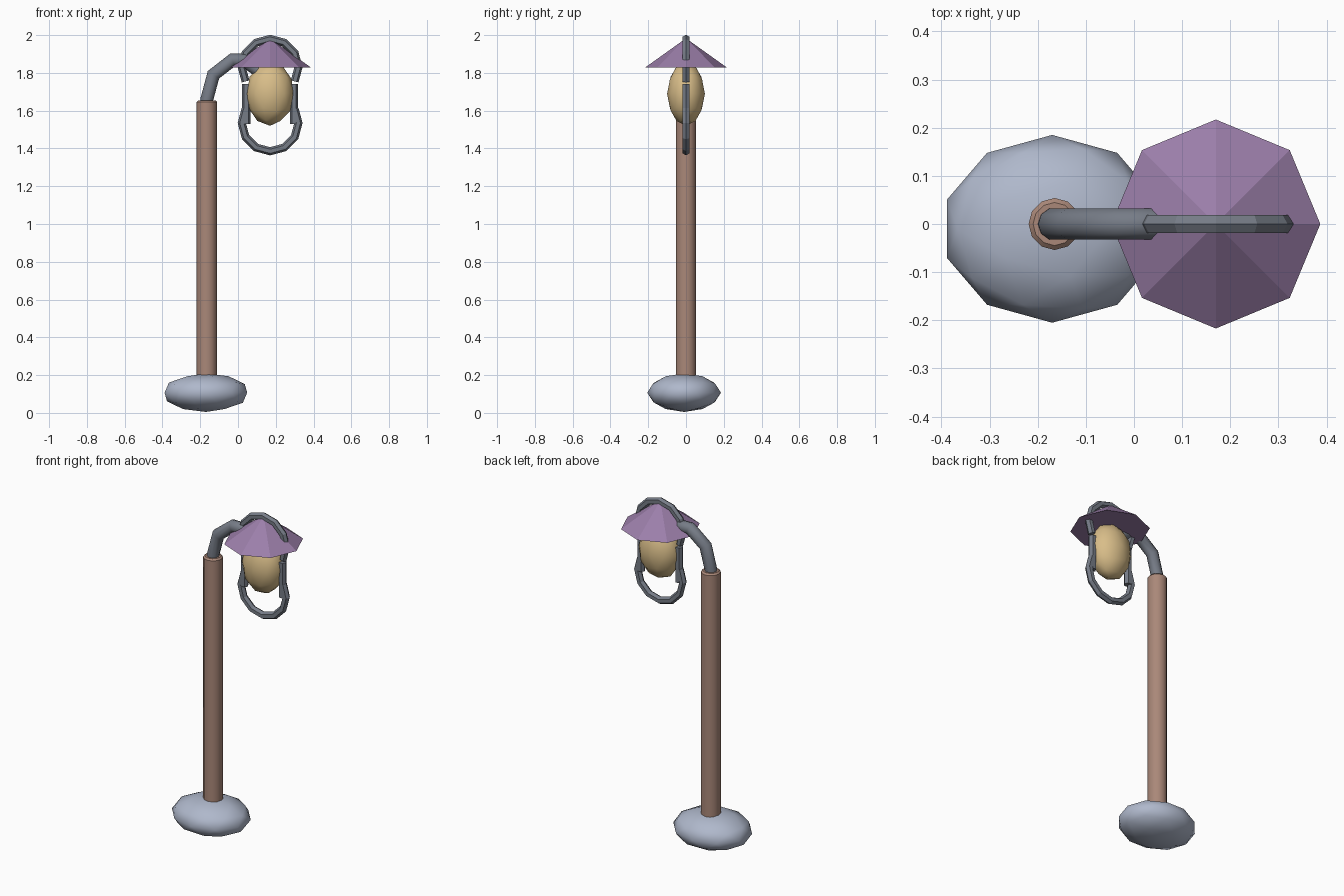
import bpy, bmesh
from math import sin, cos, pi, radians
from mathutils import Vector, Matrix

if "Cube" in bpy.data.objects:
    bpy.data.objects.remove(bpy.data.objects["Cube"])

POST_X, LAMP_X = -0.165, 0.17


def material(name, rgb):
    m = bpy.data.materials.new(name)
    m.use_nodes = True
    m.diffuse_color = (*rgb, 1)
    m.node_tree.nodes["Principled BSDF"].inputs["Base Color"].default_value = (*rgb, 1)
    return m


stone = material("pale stone", (0.43, 0.48, 0.60))
wood = material("brown wood", (0.40, 0.245, 0.19))
iron = material("grey iron", (0.18, 0.20, 0.24))
purple = material("purple shade", (0.33, 0.21, 0.40))
amber = material("amber glass", (0.69, 0.51, 0.25))


def finish(name, bm, mat, angle=None):
    bmesh.ops.recalc_face_normals(bm, faces=bm.faces[:])
    mesh = bpy.data.meshes.new(name)
    bm.to_mesh(mesh)
    bm.free()
    mesh.materials.append(mat)
    ob = bpy.data.objects.new(name, mesh)
    bpy.context.collection.objects.link(ob)
    if angle:
        bpy.ops.object.select_all(action="DESELECT")
        bpy.context.view_layer.objects.active = ob
        ob.select_set(True)
        bpy.ops.object.shade_smooth_by_angle(angle=radians(angle))
    return ob


def ellipsoid(name, centre, radii, mat):
    bm = bmesh.new()
    place = Matrix.Translation(centre) @ Matrix.Diagonal((*radii, 1))
    bmesh.ops.create_icosphere(bm, subdivisions=2, radius=1, matrix=place)
    return finish(name, bm, mat, 80)


def tube(name, path, radius, sides, angle=None):
    """Sweep a regular section along an (x, z) path with mitred joints."""
    pts = [Vector((x, 0, z)) for x, z in path]
    bm = bmesh.new()
    rings = []
    for i, p in enumerate(pts):
        d_in = (p - pts[i - 1]).normalized() if i else (pts[1] - p).normalized()
        d_out = (pts[i + 1] - p).normalized() if i + 1 < len(pts) else d_in
        t = (d_in + d_out).normalized()
        n = Vector((-t.z, 0, t.x)) / max(t.dot(d_in), 0.5)
        rings.append([bm.verts.new(p + radius * (n * cos(2 * pi * k / sides)
                      + Vector((0, sin(2 * pi * k / sides), 0)))) for k in range(sides)])
    for a, b in zip(rings, rings[1:]):
        for k in range(sides):
            j = (k + 1) % sides
            bm.faces.new((a[k], a[j], b[j], b[k]))
    bm.faces.new(rings[0])
    bm.faces.new(rings[-1])
    return finish(name, bm, iron, angle)


def arc(z, start, end, radius=0.15):
    return [(LAMP_X + radius * cos(radians(a)), z + radius * sin(radians(a)))
            for a in range(start, end + 1, 30)]


# Rounded foot
ellipsoid("base_stone", (-0.17, -0.01, 0.107), (0.23, 0.195, 0.102), stone)

# Post with a softened rim
bm = bmesh.new()
bmesh.ops.create_cone(bm, cap_ends=True, segments=12, radius1=0.054, radius2=0.054,
                      depth=1.5, matrix=Matrix.Translation((POST_X, 0, 0.905)))
rim = [e for e in bm.edges if all(v.co.z > 1.6 for v in e.verts)]
bmesh.ops.bevel(bm, geom=rim, offset=0.009, segments=1, affect="EDGES")
finish("post", bm, wood, 40)

# Bent arm reaching into the shade
tube("arm", [(POST_X - 0.004, 1.6), (POST_X, 1.66), (-0.13, 1.79), (-0.03, 1.868),
             (0.03, 1.868), (0.11, 1.81)], 0.034, 10, 40)

# Eight-sided shade
bm = bmesh.new()
bmesh.ops.create_cone(bm, cap_ends=True, segments=8, radius1=0.217, radius2=0,
                      depth=0.155, matrix=Matrix.Translation((LAMP_X, 0, 1.9055)))
bmesh.ops.remove_doubles(bm, verts=bm.verts[:], dist=0.001)
finish("shade", bm, purple)

# Lamp bulb
ellipsoid("bulb", (LAMP_X, 0, 1.69), (0.128, 0.1, 0.17), amber)

# Iron frame: upper and lower hoops joined by side links
tube("upper_hoop", arc(1.83, -30, 210), 0.021, 6)
tube("lower_hoop", arc(1.535, 150, 390), 0.021, 6)
for side, name in ((-1, "right_link"), (1, "left_link")):
    x = LAMP_X + side * 0.126
    tube(name, [(x, 1.53), (x, 1.74)], 0.022, 6)
